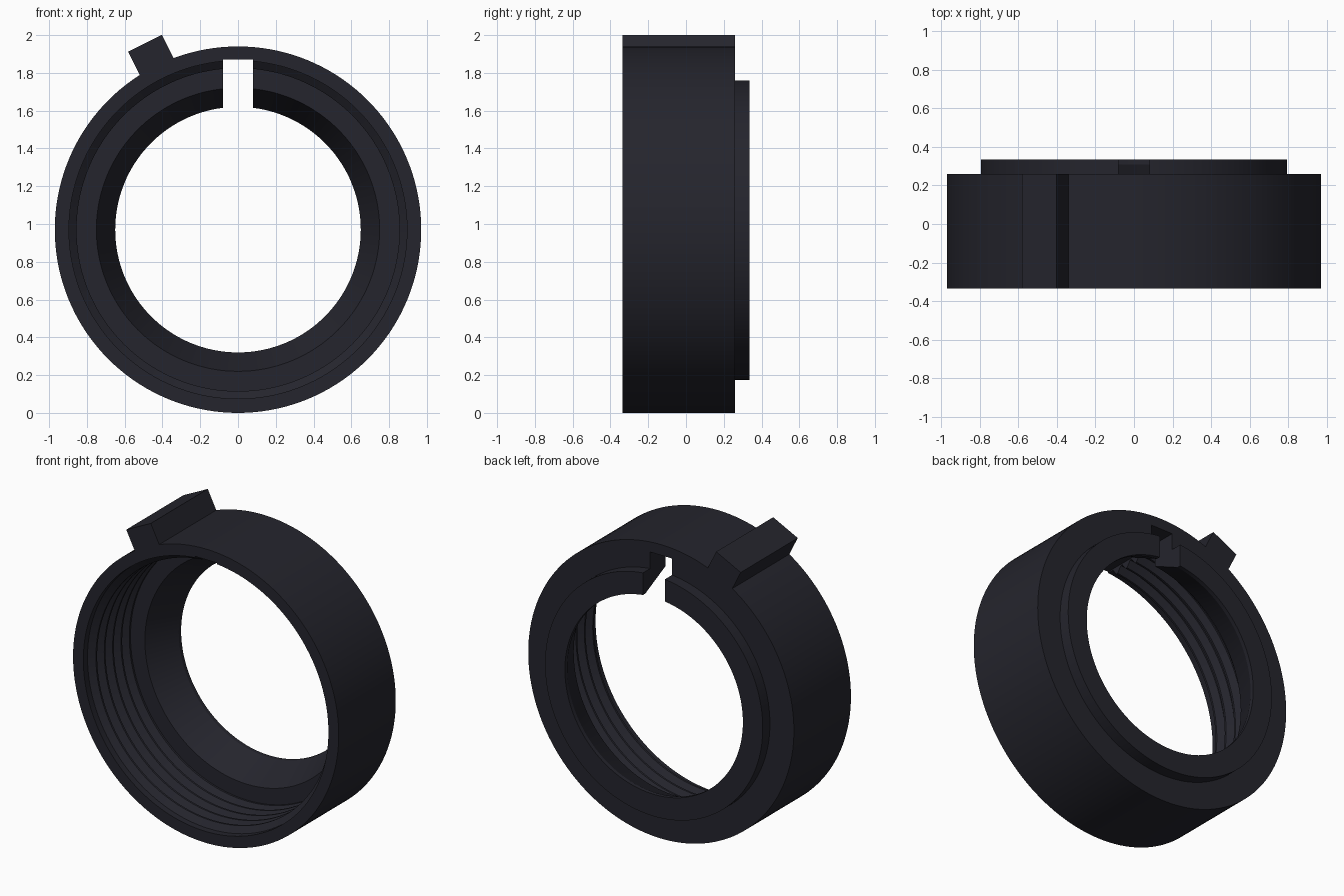
import bpy
import bmesh
import math
from mathutils import Matrix, Vector

cube = bpy.data.objects.get("Cube")
if cube:
    bpy.data.objects.remove(cube, do_unlink=True)

CENTRE = Vector((0, 0, 0.97))
FRONT, SHOULDER, BACK = -0.335, 0.26, 0.335
SEGMENTS = 144

# One dark colour throughout
dark = bpy.data.materials.new("dark_navy")
dark.use_nodes = True
colour = (0.018, 0.018, 0.026, 1)
dark.diffuse_color = colour
dark.node_tree.nodes["Principled BSDF"].inputs["Base Color"].default_value = colour


def make_object(name, bm):
    bmesh.ops.recalc_face_normals(bm, faces=bm.faces)
    mesh = bpy.data.meshes.new(name)
    bm.to_mesh(mesh)
    bm.free()
    mesh.materials.append(dark)
    obj = bpy.data.objects.new(name, mesh)
    bpy.context.collection.objects.link(obj)
    return obj


def make_box(name, size, matrix):
    bm = bmesh.new()
    bmesh.ops.create_cube(bm, size=1, matrix=matrix @ Matrix.Diagonal((*size, 1)))
    return make_object(name, bm)


# Ring profile as (radius, y): outer wall, rear flange, tapered bore
ROOT, CREST, LEDGE = 0.895, 0.855, 0.10
profile = [(0.97, FRONT), (0.97, SHOULDER), (0.795, SHOULDER), (0.795, BACK),
           (0.65, BACK), (0.65, 0.31), (0.75, LEDGE), (CREST, LEDGE)]

# Internal thread: ridges from the ledge out to the front rim
RIDGES = 5
pitch = (LEDGE - FRONT) / RIDGES
for i in range(RIDGES):
    y = LEDGE - i * pitch
    profile += [(CREST, y - 0.15 * pitch), (ROOT, y - 0.5 * pitch),
                (ROOT, y - 0.65 * pitch)]
    if i < RIDGES - 1:
        profile.append((CREST, y - pitch))
profile.append((ROOT, FRONT))

# Turn the profile around the y axis
bm = bmesh.new()
verts = [bm.verts.new(CENTRE + Vector((r, y, 0))) for r, y in profile]
edges = [bm.edges.new((a, b)) for a, b in zip(verts, verts[1:] + verts[:1])]
bmesh.ops.spin(bm, geom=verts + edges, cent=CENTRE, axis=(0, 1, 0),
               angle=math.tau, steps=SEGMENTS, use_merge=True)
bmesh.ops.remove_doubles(bm, verts=bm.verts, dist=0.0001)
ring = make_object("threaded_ring", bm)

# Keyway slot cut through the top of the bore
cutter = make_box("keyway_cutter", (0.16, 1, 0.5), Matrix.Translation((0, 0, 1.62)))
cutter.hide_render = True
slot = ring.modifiers.new("keyway", 'BOOLEAN')
slot.operation = 'DIFFERENCE'
slot.solver = 'EXACT'
slot.object = cutter
bpy.ops.object.select_all(action='DESELECT')
bpy.context.view_layer.objects.active = ring
ring.select_set(True)
bpy.ops.object.modifier_apply(modifier=slot.name)
bpy.data.objects.remove(cutter, do_unlink=True)
bpy.ops.object.shade_smooth_by_angle(angle=math.radians(20))

# Locating key on the outer wall, tilted to the right
tilt = Matrix.Translation(CENTRE) @ Matrix.Rotation(math.radians(-26.5), 4, 'Y')
make_box("locating_key", (0.2, SHOULDER - FRONT, 0.165),
         tilt @ Matrix.Translation((0, (SHOULDER + FRONT) / 2, 1.02)))
